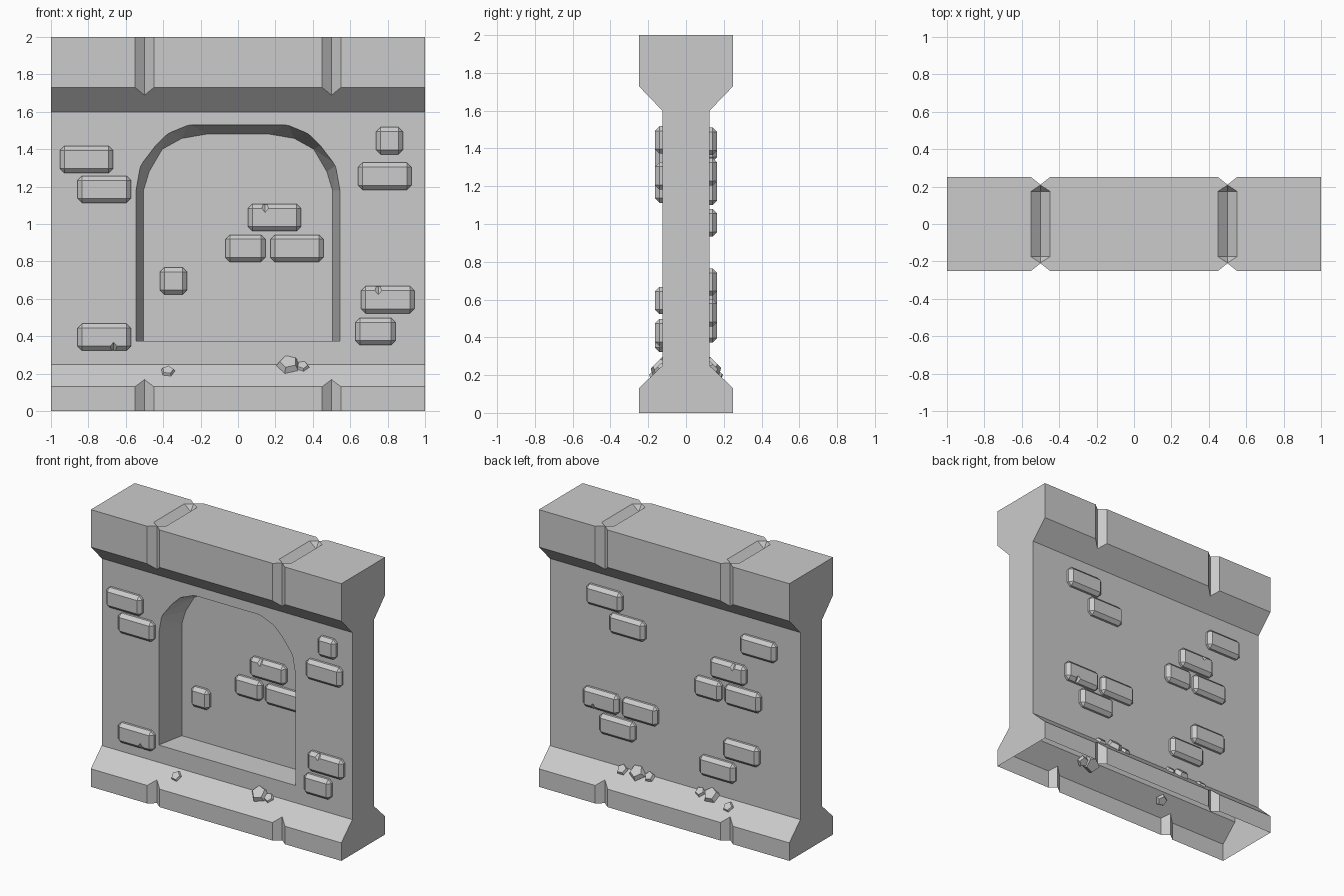
import bpy, bmesh, math, random
from mathutils import Vector, Matrix

if "Cube" in bpy.data.objects:
    bpy.data.objects.remove(bpy.data.objects["Cube"])

random.seed(4)


def finish(name, bm):
    bmesh.ops.recalc_face_normals(bm, faces=bm.faces)
    me = bpy.data.meshes.new(name)
    bm.to_mesh(me)
    bm.free()
    ob = bpy.data.objects.new(name, me)
    bpy.context.collection.objects.link(ob)
    return ob


def hull(name, points):
    bm = bmesh.new()
    for p in points:
        bm.verts.new(p)
    res = bmesh.ops.convex_hull(bm, input=bm.verts)
    loose = [v for v in bm.verts if not v.link_faces]
    bmesh.ops.delete(bm, geom=loose, context='VERTS')
    bmesh.ops.dissolve_limit(bm, angle_limit=0.01, verts=bm.verts, edges=bm.edges)
    return finish(name, bm)


def cut(target, cutter):
    mod = target.modifiers.new("cut", 'BOOLEAN')
    mod.operation = 'DIFFERENCE'
    mod.solver = 'EXACT'
    mod.object = cutter
    dg = bpy.context.evaluated_depsgraph_get()
    me = bpy.data.meshes.new_from_object(target.evaluated_get(dg))
    target.modifiers.clear()
    target.data = me
    bpy.data.objects.remove(cutter)


# wall body: symmetric profile swept along x
half = [(.25, 0), (.25, .13), (.125, .25), (.125, 1.6), (.25, 1.73), (.25, 2)]
profile = half + [(-y, z) for y, z in reversed(half)]
bm = bmesh.new()
face = bm.faces.new([bm.verts.new((-1, y, z)) for y, z in profile])
ext = bmesh.ops.extrude_face_region(bm, geom=[face])
bmesh.ops.translate(bm, vec=(2, 0, 0),
                    verts=[g for g in ext['geom'] if isinstance(g, bmesh.types.BMVert)])
wall = finish("wall", bm)

# arched niche, tapering towards its back
NICHE = .08
outer = [(.545, .375), (.545, 1.18), (.52, 1.31), (.44, 1.42), (.36, 1.49), (.25, 1.53)]
inner = [(.505, .375), (.505, 1.18), (.475, 1.28), (.405, 1.40), (.30, 1.458), (.17, 1.48)]
pts = []
for (xo, zo), (xi, zi) in zip(outer, inner):
    for s in (-1, 1):
        a, b = Vector((s * xo, -.125, zo)), Vector((s * xi, NICHE, zi))
        pts += [a + (a - b) * .2, b]
cut(wall, hull("niche_cutter", pts))

# block joints: V grooves on both faces and a pocket along the top
for x in (-.5, .5):
    for s in (-1, 1):
        cut(wall, hull("groove_cutter", [(x + dx, s * y, z) for z in (-.1, 2.1)
                                         for dx, y in ((-.075, .27), (.075, .27), (0, .21))]))
    rim = [(dx, s * y) for s in (-1, 1) for dx, y in ((-.05, .175), (.05, .175), (0, .208))]
    cut(wall, hull("pocket_cutter", [(x + dx, y, z) for z in (2, 2.1) for dx, y in rim]
                   + [(x, s * .175, 1.955) for s in (-1, 1)]))

# underside is open
bm = bmesh.new()
bm.from_mesh(wall.data)
bottom = [f for f in bm.faces if all(abs(v.co.z) < 1e-4 for v in f.verts)]
bmesh.ops.delete(bm, geom=bottom, context='FACES_ONLY')
bm.to_mesh(wall.data)
bm.free()


# raised bricks: chamfered boxes, some with a chipped edge
def brick(x, z, w, y, side, chip=0):
    bm = bmesh.new()
    bmesh.ops.create_cube(bm, size=1, matrix=Matrix.Translation((x, y, z))
                          @ Matrix.Diagonal((w, .08, .145, 1)))
    bmesh.ops.bevel(bm, geom=bm.edges[:], offset=.024, segments=1, affect='EDGES')
    ob = finish("brick", bm)
    if chip:
        c = Vector((x - chip * .05, y + side * .045, z + chip * .07))
        cut(ob, hull("chip_cutter", [c + Vector(d) for d in (
            (.042, 0, 0), (-.042, 0, 0), (0, .036, 0), (0, -.036, 0),
            (0, 0, .05), (0, 0, -.05))]))


L, M, S = .285, .215, .145
front = [(-.81, 1.345, L), (-.715, 1.185, L), (-.715, .395, L, -1), (.81, 1.445, S),
         (.785, 1.255, L), (.80, .595, L, 1), (.735, .425, M)]
niche = [(.195, 1.035, L, 1), (.04, .87, M), (.315, .87, L), (-.345, .695, S)]
back = [(.555, 1.438, L), (.37, 1.277, L), (-.675, 1.402, L), (-.435, 1.172, L, 1),
        (-.275, 1.007, M), (-.55, 1.007, L), (.58, .693, L, -1), (.27, .693, L),
        (.45, .53, L), (-.54, .615, L), (-.35, .445, L)]
for group, y, side in ((front, -.125, -1), (niche, NICHE, -1), (back, .125, 1)):
    for x, z, w, *chip in group:
        brick(x, z, w, y, side, *chip)

# pentagonal rubble lying on the sloped plinth
rubble = [(-.375, .215, .042, -1), (.27, .25, .065, -1), (.345, .242, .04, -1),
          (.41, .243, .045, 1), (.29, .255, .062, 1), (.195, .25, .042, 1),
          (-.21, .25, .04, 1), (-.30, .25, .062, 1), (-.455, .215, .042, 1)]
for x, z, r, side in rubble:
    base = Vector((x, side * (.375 - min(z, .245)), z - .01))
    tilt = Matrix.Rotation(-side * math.pi / 4, 3, 'X')
    spin = random.uniform(0, 6)
    pts = []
    for rad, h in ((.8, -.5), (1, .05), (.72, .55)):
        for i in range(5):
            a = spin + i * math.tau / 5
            pts.append(base + tilt @ Vector((r * rad * math.cos(a), r * rad * math.sin(a), r * h)))
    hull("rubble", pts)
